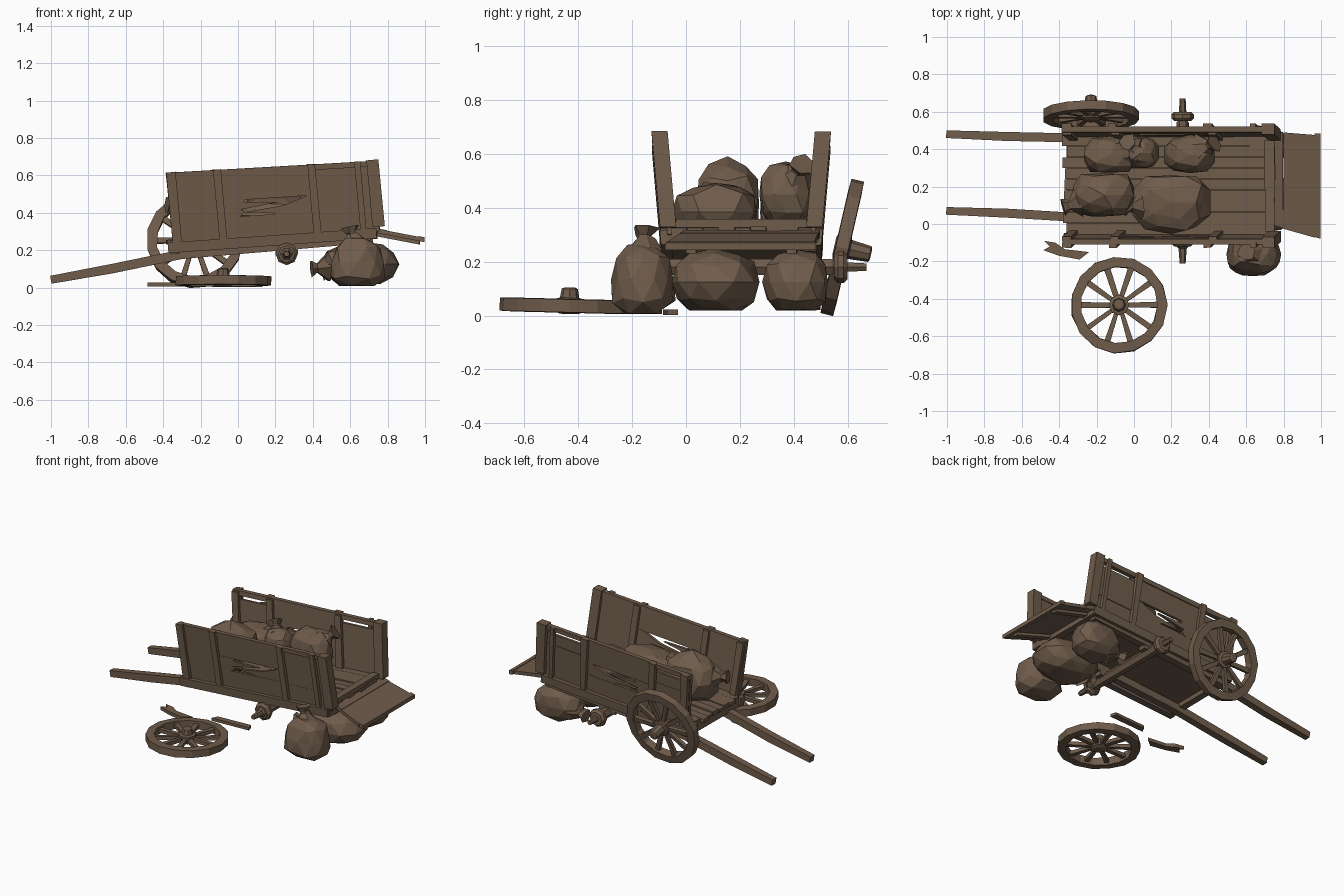
import bpy, bmesh, math, random
from mathutils import Vector, Matrix

random.seed(4)
if "Cube" in bpy.data.objects:
    bpy.data.objects.remove(bpy.data.objects["Cube"])

BROWN = (0.16, 0.107, 0.07, 1)
wood = bpy.data.materials.new("weathered brown")
wood.use_nodes = True
wood.diffuse_color = BROWN
wood.node_tree.nodes["Principled BSDF"].inputs["Base Color"].default_value = BROWN


def rnd(a):
    return random.uniform(-a, a)


def finish(name, bm):
    bmesh.ops.recalc_face_normals(bm, faces=bm.faces[:])
    me = bpy.data.meshes.new(name)
    bm.to_mesh(me)
    bm.free()
    me.materials.append(wood)
    bpy.context.collection.objects.link(bpy.data.objects.new(name, me))


def plate(name, poly, fn, w0, w1, jit=0.0):
    """Outline in (u, v), given thickness w0..w1, mapped into place by fn."""
    bm = bmesh.new()
    poly = [(u + rnd(jit), v + rnd(jit)) for u, v in poly]
    a = [bm.verts.new(fn(u, v, w0)) for u, v in poly]
    b = [bm.verts.new(fn(u, v, w1)) for u, v in poly]
    bm.faces.new(a)
    bm.faces.new(b)
    for i in range(len(a)):
        j = (i + 1) % len(a)
        bm.faces.new((a[i], a[j], b[j], b[i]))
    finish(name, bm)


def rect(u0, u1, v0, v1):
    return [(u0, v0), (u1, v0), (u1, v1), (u0, v1)]


def beam(name, path, w, h, taper=1.0):
    """Square timber following a path, its first end scaled by taper."""
    bm = bmesh.new()
    rings = []
    for i, p in enumerate(path):
        k = taper if i == 0 else 1.0
        d = (Vector(path[min(i + 1, len(path) - 1)]) - Vector(path[max(i - 1, 0)])).normalized()
        side = d.cross(Vector((0, 0, 1))).normalized()
        up = side.cross(d)
        rings.append([bm.verts.new(Vector(p) + side * sx * w * k / 2 + up * sz * h * k / 2)
                      for sx, sz in ((-1, -1), (1, -1), (1, 1), (-1, 1))])
    for r, s in zip(rings, rings[1:]):
        for i in range(4):
            bm.faces.new((r[i], r[i - 1], s[i - 1], s[i]))
    bm.faces.new(rings[0])
    bm.faces.new(rings[-1])
    finish(name, bm)


def lathe(name, prof, n, mat, jit=0.0, closed=False):
    """Turned shape from (radius, height) pairs; closed makes a ring."""
    bm = bmesh.new()
    rings = [[bm.verts.new(mat @ Vector(((r + rnd(jit)) * math.cos(math.tau * i / n),
                                         (r + rnd(jit)) * math.sin(math.tau * i / n), z)))
              for i in range(n)] for r, z in prof]
    pairs = list(zip(rings, rings[1:]))
    if closed:
        pairs.append((rings[-1], rings[0]))
    else:
        bm.faces.new(rings[0])
        bm.faces.new(rings[-1])
    for r, s in pairs:
        for i in range(n):
            bm.faces.new((r[i], r[i - 1], s[i - 1], s[i]))
    finish(name, bm)


def wheel(name, mat, hub):
    lathe(name + "_rim", [(.258, -.024), (.258, .024), (.205, .026), (.205, -.026)],
          15, mat, .003, True)
    lathe(name + "_hub", [(.035, -.03), (.055, -.02), (.055, .025), (.036, .03),
                          (.03, hub - .005), (.02, hub)], 8, mat)
    for i in range(10):
        turn = mat @ Matrix.Rotation(math.tau * i / 10, 4, 'Z')
        plate(name + "_spoke", [(.04, -.012), (.215, -.016), (.215, .016), (.04, .012)],
              lambda u, v, w: turn @ Vector((u, v, w)), -.012, .012, .003)


def sack(name, c, size, neck, taper=0.0):
    """Lumpy, boxy faceted sack with a tied, flared neck pointing along neck."""
    c, size, neck = Vector(c), Vector(size), Vector(neck).normalized()
    bm = bmesh.new()
    bmesh.ops.create_icosphere(bm, subdivisions=2, radius=1)
    for v in bm.verts:
        p = Vector([math.copysign(abs(a) ** .8, a) for a in v.co]) * (.93 + rnd(.08))
        k = 1 - taper * max(p.z, -.5)
        p = (p.x * k, p.y * k, max(p.z, -.85))
        v.co = c + Vector([a * s for a, s in zip(p, size)])
    finish(name, bm)
    reach = Vector([a * s for a, s in zip(neck, size)]).length
    mat = (Matrix.Translation(c + neck * (reach - .03))
           @ neck.to_track_quat('Z', 'Y').to_matrix().to_4x4())
    lathe(name + "_neck", [(.08, -.015), (.03, .035), (.03, .045), (.05, .075)], 6, mat, .01)


# Tilted bed: floor planks, underside, cross timbers
def bed(u, v, w):
    return Vector((u, v, .28 + .075 * u + w))


plate("bed_underside", rect(-.36, .73, -.05, .47), bed, -.045, -.015)
for i in range(9):
    y = -.055 + i * .059
    plate("floor_plank", rect(-.37 + rnd(.015), .75 + rnd(.012), y, y + .057), bed,
          -.022, rnd(.005), .001)
for x in (-.36, .7):
    plate("cross_timber", rect(x, x + .045, -.08, .5), bed, -.075, -.02, .003)
plate("tail_sill", rect(.7, .75, -.04, .45), bed, -.01, .022, .003)


# Side walls, leaning outward
def wall_fn(front):
    def fn(u, v, w):
        low, high = .235 + .07 * u, .635 + .058 * u
        out = .035 * v + w
        y = -.05 - out if front else .46 + out
        return Vector((u - .035 * v, y, low + v * (high - low)))
    return fn


for side, front in (("right", True), ("left", False)):
    fn = wall_fn(front)
    # end bays of full boards; the left wall has slits under its top rail
    for a, b in ((-.34, -.07), (.42, .76)):
        top = .97 if front else .86
        for v0, v1 in ((.03, .35), (.34, .67), (.66, top)):
            plate(side + "_wall_board", rect(a, b, v0, v1), fn, .002, .02 + rnd(.004), .003)
    # middle bay with a broken board
    plate(side + "_low_board", rect(-.07, .43, .03, .36), fn, .002, .02, .003)
    plate(side + "_high_board", rect(-.07, .43, .58, .97), fn, .002, .02, .003)
    plate(side + "_broken_board", [(-.07, .35), (.02, .35), (.05, .42), (.03, .45), (.24, .52),
                                   (.05, .54), (.06, .59), (-.07, .59)], fn, .004, .022)
    plate(side + "_splinter", [(.43, .35), (.43, .59), (.4, .59), (.26, .47), (.04, .41),
                               (.2, .38), (.22, .35)], fn, .0, .018)
    plate(side + "_top_rail", rect(-.35, .75, .92, .995), fn, -.004, .026, .004)
    plate(side + "_bottom_rail", rect(-.37, .74, -.06, .08), fn, .0, .045, .004)
    for x, wd in ((-.35, .05), (-.1, .04), (.41, .04), (.66, .03)):
        plate(side + "_outer_post", rect(x, x + wd, -.02, 1.0), fn, .015, .042, .005)
    for x in (-.345, -.09, .43):
        plate(side + "_inner_post", rect(x, x + .045, .05, .98), fn, -.018, .006, .005)
    plate(side + "_end_post", rect(.72, .785, .1, 1.01), fn, -.017, .043, .004)

# Shafts run from the ground up under the bed
for name, y0, y1 in (("right_shaft", .07, .035), ("left_shaft", .48, .46)):
    beam(name, [(-1, y0, .042), (-.68, y0 - .012, .1), (-.3, y1, .178), (.72, y1, .265)],
         .048, .05, .85)


# Lowered tailgate
def gate(u, v, w):
    return Vector((.735 + .262 * u, -.01 - .07 * u + v * (.51 + .05 * u), .305 - .05 * u + w))


for a, b in ((0, .24), (.24, .88), (.885, 1)):
    plate("tailgate_board", rect(a, b, rnd(.012), 1 + rnd(.012)), gate, -.012, .012 + rnd(.003), .003)
for v in (.12, .8):
    plate("tailgate_batten", rect(.03, .9, v, v + .08), gate, -.03, -.01, .01)

# Axle with bearing collars and blocks
across = Matrix.Translation((.26, 0, .18)) @ Matrix.Rotation(-math.pi / 2, 4, 'X')
lathe("axle", [(.016, -.21), (.022, -.13), (.034, -.12), (.034, .54), (.022, .56), (.016, .67)],
      6, across)
for y in (-.12, .55):
    lathe("axle_collar", [(.045, y), (.06, y + .015), (.06, y + .035), (.045, y + .05)], 8, across)
for y in (.035, .455):
    beam("axle_block", [(.2, y, .205), (.32, y, .21)], .05, .06)

# Wheels: one leaning on the cart, one lying flat
wheel("leaning_wheel", Matrix.Translation((-.23, .58, .252))
      @ Matrix.Rotation(math.radians(-90 - 13), 4, 'X'), .11)
wheel("fallen_wheel", Matrix.Translation((-.08, -.433, .036)) @ Matrix.Rotation(-.025, 4, 'X'), .068)


# Broken pieces on the ground
def ground(u, v, w):
    return Vector((u, v, w))


plate("ground_splinter", [(-.48, -.09), (-.42, -.1), (-.37, -.135), (-.24, -.15), (-.29, -.19),
                          (-.4, -.17), (-.485, -.14), (-.45, -.12)], ground, .005, .028)
plate("ground_stick", [(-.14, -.085), (.13, -.07), (.12, -.03), (-.12, -.045)], ground, .003, .022)

# Sacks on the ground at the tail
sack("standing_sack", (.64, -.16, .135), (.16, .125, .15), (-.22, .05, 1), .2)
sack("middle_ground_sack", (.65, .11, .125), (.22, .17, .125), (-1, -.2, -.1))
sack("far_ground_sack", (.66, .41, .125), (.17, .13, .125), (-1, .1, -.2))

# Sacks loaded in the cart
sack("large_loaded_sack", (.2, .115, .385), (.22, .17, .115), (-1, -.1, .25))
sack("tall_loaded_sack", (-.16, .155, .42), (.19, .13, .17), (-1, -.3, .1))
sack("corner_loaded_sack", (-.13, .37, .38), (.16, .11, .13), (1, .2, .4))
sack("small_loaded_sack", (.04, .38, .4), (.1, .09, .11), (-.4, .3, .6))
sack("back_loaded_sack", (.3, .37, .45), (.15, .11, .13), (.6, .3, .5))
